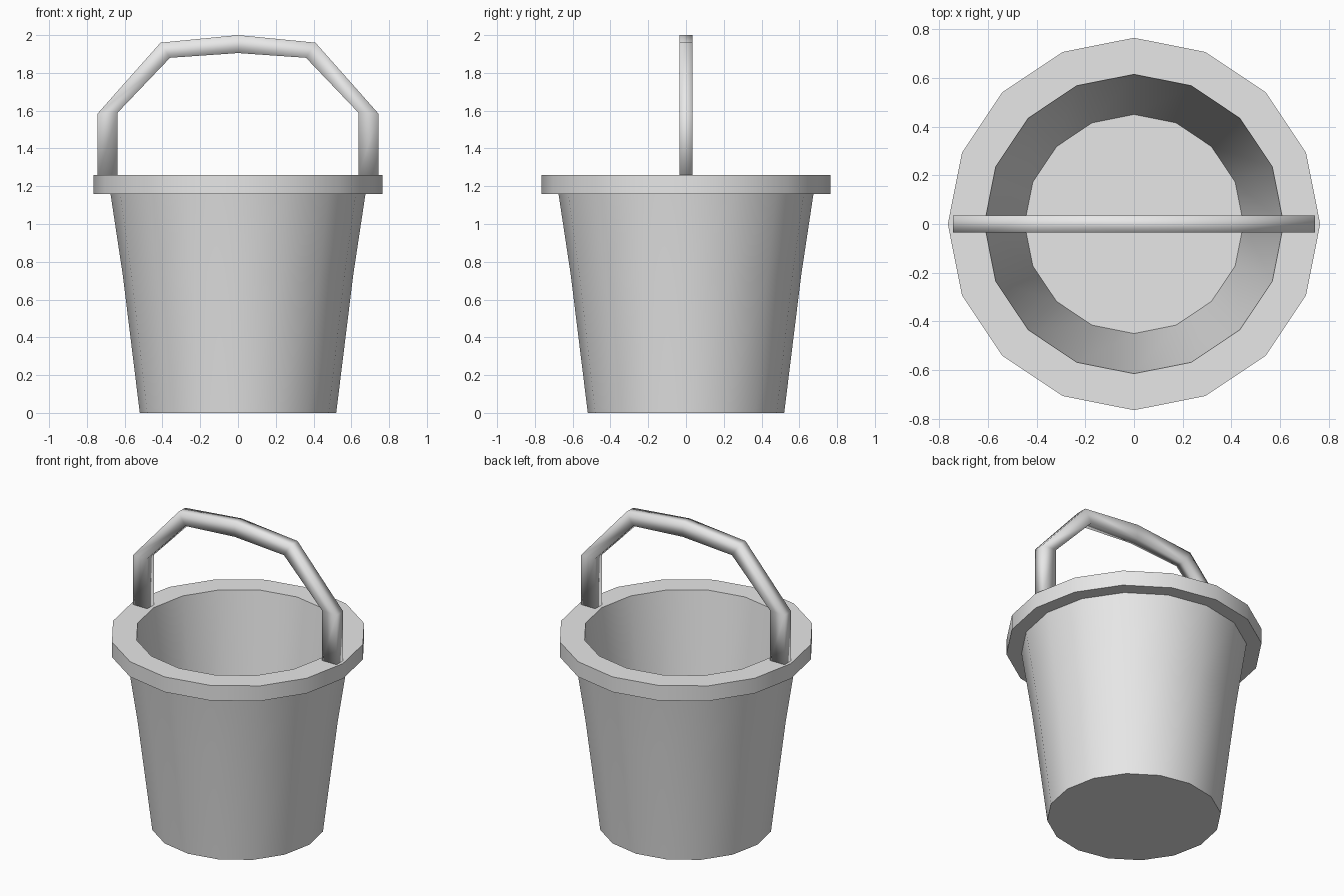
import bpy, bmesh, math

old = bpy.data.objects.get("Cube")
if old:
    bpy.data.objects.remove(old, do_unlink=True)

SIDES = 16
grey = bpy.data.materials.new("plain grey")
grey.use_nodes = True
grey.diffuse_color = (0.8, 0.8, 0.8, 1)
grey.node_tree.nodes["Principled BSDF"].inputs["Base Color"].default_value = (0.8, 0.8, 0.8, 1)


def finish(bm, name, angle):
    bmesh.ops.recalc_face_normals(bm, faces=bm.faces)
    mesh = bpy.data.meshes.new(name)
    bm.to_mesh(mesh)
    bm.free()
    mesh.materials.append(grey)
    obj = bpy.data.objects.new(name, mesh)
    bpy.context.collection.objects.link(obj)
    bpy.ops.object.select_all(action='DESELECT')
    obj.select_set(True)
    bpy.context.view_layer.objects.active = obj
    bpy.ops.object.shade_smooth_by_angle(angle=math.radians(angle))
    return obj


def bridge(bm, a, b):
    n = len(a)
    for i in range(n):
        j = (i + 1) % n
        bm.faces.new((a[i], a[j], b[j], b[i]))


# Bucket: outer wall, overhanging rim, inner wall and floor as one turned profile
profile = [(0.52, 0), (0.61, 0.73), (0.675, 1.16), (0.765, 1.16),
           (0.765, 1.26), (0.615, 1.26), (0.45, 0.06)]
bm = bmesh.new()
rings = [[bm.verts.new((r * math.cos(math.tau * i / SIDES),
                        r * math.sin(math.tau * i / SIDES), z))
          for i in range(SIDES)] for r, z in profile]
for a, b in zip(rings, rings[1:]):
    bridge(bm, a, b)
bm.faces.new(rings[0])
bm.faces.new(rings[-1])
finish(bm, "bucket", 30)

# Handle: flat bar swept over the arch, given as outer and inner points
half = [((0.743, 1.25), (0.637, 1.25)), ((0.743, 1.585), (0.637, 1.59)),
        ((0.41, 1.96), (0.36, 1.88))]
arch = half + [((0, 2), (0, 1.905))]
arch += [((-o[0], o[1]), (-i[0], i[1])) for o, i in reversed(half)]
W = 0.035
bm = bmesh.new()
rings = [[bm.verts.new((p[0], y, p[1]))
          for p, y in ((o, -W), (o, W), (i, W), (i, -W))] for o, i in arch]
for a, b in zip(rings, rings[1:]):
    bridge(bm, a, b)
bm.faces.new(rings[0])
bm.faces.new(rings[-1])
finish(bm, "handle", 100)
